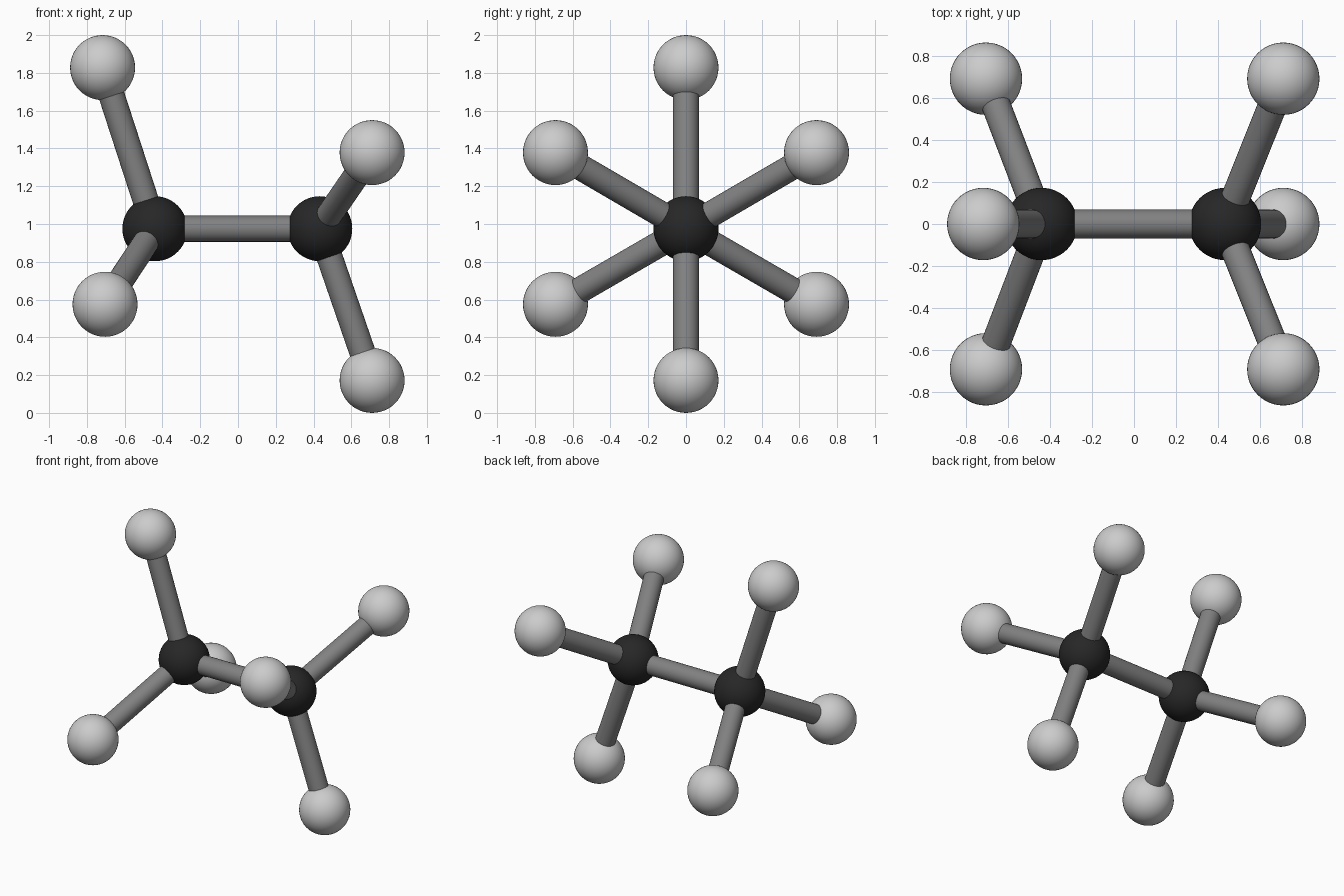
import bpy
import math
from mathutils import Vector

if "Cube" in bpy.data.objects:
    bpy.data.objects.remove(bpy.data.objects["Cube"])

BALL_R = 0.172
BOND_R = 0.069


def material(name, value):
    mat = bpy.data.materials.new(name)
    mat.diffuse_color = (value, value, value, 1)
    mat.use_nodes = True
    mat.node_tree.nodes["Principled BSDF"].inputs["Base Color"].default_value = mat.diffuse_color
    return mat


black = material("black", 0.02)
dark_grey = material("dark_grey", 0.22)
light_grey = material("light_grey", 0.65)


def ball(name, pos, mat):
    bpy.ops.mesh.primitive_uv_sphere_add(segments=48, ring_count=24, radius=BALL_R, location=pos)
    obj = bpy.context.object
    obj.name = name
    obj.data.materials.append(mat)
    bpy.ops.object.shade_smooth()


def bond(name, a, b):
    a, b = Vector(a), Vector(b)
    d = b - a
    bpy.ops.mesh.primitive_cylinder_add(vertices=32, radius=BOND_R, depth=d.length, location=(a + b) / 2)
    obj = bpy.context.object
    obj.name = name
    obj.rotation_euler = d.to_track_quat("Z", "Y").to_euler()
    obj.data.materials.append(dark_grey)
    bpy.ops.object.shade_smooth_by_angle(angle=math.radians(40))


# Each half: one dark centre ball with three staggered outer balls
halves = {
    "left": ((-0.44, 0, 0.975),
             [(-0.717, 0, 1.828), (-0.704, -0.691, 0.575), (-0.704, 0.691, 0.575)]),
    "right": ((0.433, 0, 0.975),
              [(0.71, 0, 0.172), (0.71, -0.691, 1.378), (0.71, 0.691, 1.378)]),
}
for side, (centre, outer) in halves.items():
    ball(f"{side}_centre_ball", centre, black)
    for i, pos in enumerate(outer, 1):
        ball(f"{side}_outer_ball_{i}", pos, light_grey)
        bond(f"{side}_bond_{i}", centre, pos)

# Bar joining the two halves
bond("middle_bond", halves["left"][0], halves["right"][0])
